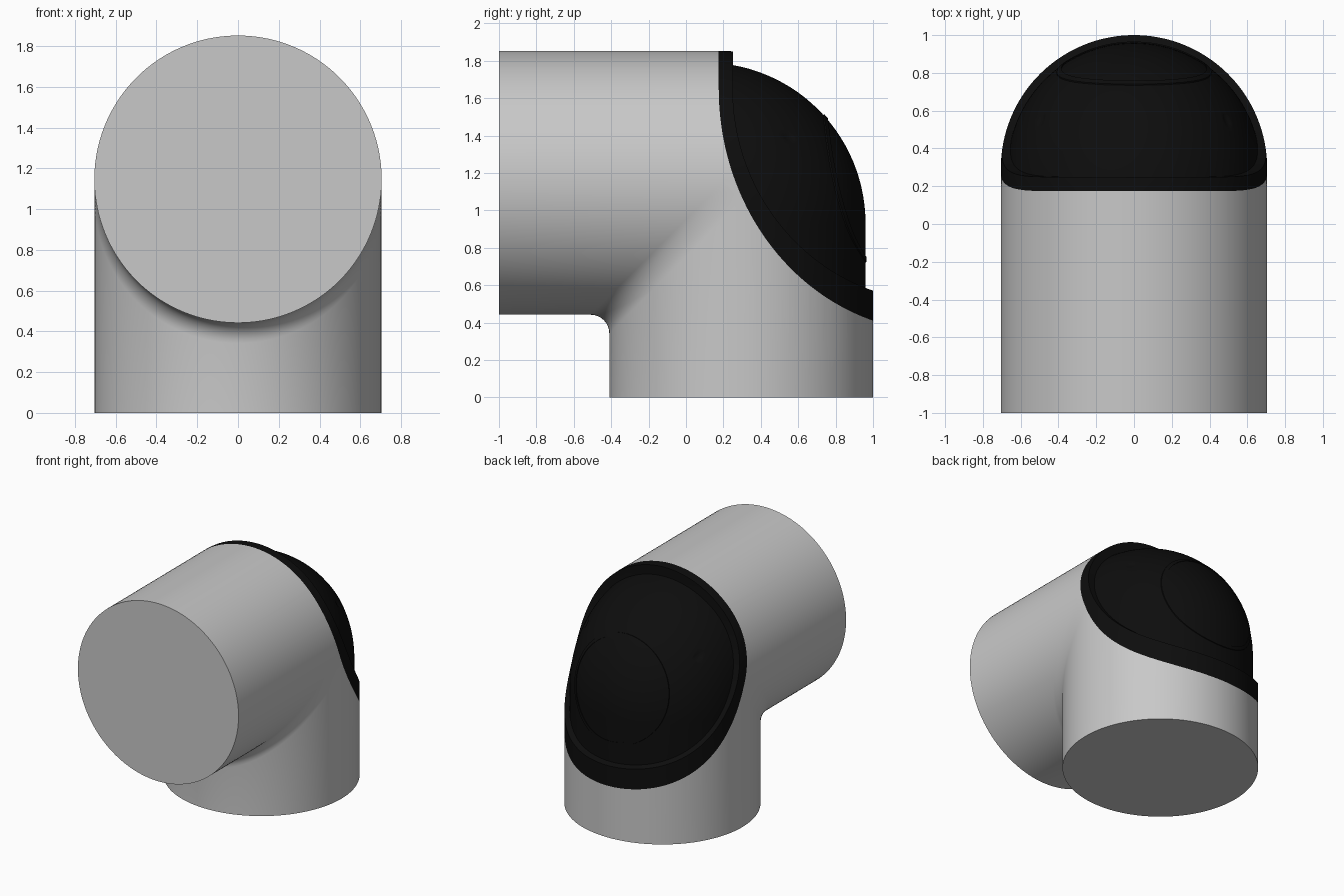
import bpy, bmesh
from math import sin, cos, pi, radians
from mathutils import Matrix, Vector

cube = bpy.data.objects.get("Cube")
if cube:
    bpy.data.objects.remove(cube, do_unlink=True)


def material(name, value):
    m = bpy.data.materials.new(name)
    m.use_nodes = True
    color = (value, value, value, 1)
    m.diffuse_color = color
    m.node_tree.nodes["Principled BSDF"].inputs["Base Color"].default_value = color
    return m


grey = material("light grey", 0.58)
black = material("black", 0.004)


def add_object(name, bm, mat):
    bmesh.ops.recalc_face_normals(bm, faces=bm.faces)
    mesh = bpy.data.meshes.new(name)
    bm.to_mesh(mesh)
    bm.free()
    mesh.materials.append(mat)
    ob = bpy.data.objects.new(name, mesh)
    bpy.context.collection.objects.link(ob)
    return ob


def arc(cy, cz, r, start, end, steps):
    angles = [radians(start + (end - start) * i / steps) for i in range(steps + 1)]
    return [(cy + r * cos(a), cz + r * sin(a)) for a in angles]


# Solid pipe elbow, lofted from side slices of a bent bar
def elbow(name, mat, r, cy, cz, bend, fillet, steps=72):
    bm = bmesh.new()
    rings = []
    for i in range(steps + 1):
        a = radians(-88.5 + 177 * i / steps)
        x, h = r * sin(a), r * cos(a)
        outline = [(-1, cz + h)]
        outline += arc(cy - bend, cz - bend, bend + h, 90, 0, 28)
        outline += [(cy + h, 0), (cy - h, 0)]
        outline += arc(cy - h - fillet, cz - h - fillet, fillet, 0, 90, 8)
        outline += [(-1, cz - h)]
        rings.append([bm.verts.new((x, y, z)) for y, z in outline])
    n = len(rings[0])
    for a, b in zip(rings, rings[1:]):
        for j in range(n):
            k = (j + 1) % n
            bm.faces.new((a[j], a[k], b[k], b[j]))
    bm.faces.new(rings[0])
    bm.faces.new(rings[-1])
    return add_object(name, bm, mat)


# Block whose lower front edge is the curved seam line
def seam_block(name, a, b):
    cy, cz, steps = 1.355, 1.65, 40
    outline = [(cy - a * cos(t), cz - b * sin(t))
               for t in (i * pi / 2 / steps for i in range(steps + 1))]
    outline += [(cy, 2.2), (cy - a, 2.2)]
    bm = bmesh.new()
    face = bm.faces.new([bm.verts.new((-1, y, z)) for y, z in outline])
    moved = bmesh.ops.extrude_face_region(bm, geom=[face])["geom"]
    verts = [g for g in moved if isinstance(g, bmesh.types.BMVert)]
    bmesh.ops.translate(bm, verts=verts, vec=(2, 0, 0))
    return add_object(name, bm, black)


def cylinder(name, r, depth, matrix):
    bm = bmesh.new()
    bmesh.ops.create_cone(bm, cap_ends=True, segments=64, radius1=r, radius2=r,
                          depth=depth, matrix=matrix)
    return add_object(name, bm, black)


def cut(ob, cutter, operation):
    mod = ob.modifiers.new("cut", "BOOLEAN")
    mod.operation, mod.object, mod.solver = operation, cutter, "EXACT"
    bpy.context.view_layer.objects.active = ob
    bpy.ops.object.modifier_apply(modifier=mod.name)


outer_block = seam_block("outer_seam_cutter", 1.18, 1.30)
inner_block = seam_block("inner_seam_cutter", 1.105, 1.14)

# Grey pipe and the black rim that continues its surface
full = dict(r=0.705, cy=0.295, cz=1.147, bend=0.1, fillet=0.1)
pipe = elbow("pipe_elbow", grey, **full)
cut(pipe, outer_block, "DIFFERENCE")
rim = elbow("cover_rim", black, **full)
cut(rim, outer_block, "INTERSECT")
cut(rim, inner_block, "DIFFERENCE")

# Recessed rounded cover
cover = elbow("corner_cover", black, 0.67, 0.29, 1.12, 0.19, 0.1)
cut(cover, inner_block, "INTERSECT")

# Finger dimples on both sides of the cover
bm = bmesh.new()
for side in (-1, 1):
    place = (Matrix.Translation((side * 0.56, 0.61, 1.42))
             @ Matrix.Rotation(radians(-20), 4, "X")
             @ Matrix.Diagonal((0.1, 0.13, 0.09, 1)))
    bmesh.ops.create_uvsphere(bm, u_segments=32, v_segments=16, radius=1, matrix=place)
dimples = add_object("dimple_cutter", bm, black)
cut(cover, dimples, "DIFFERENCE")

# Thin raised ring on the back of the cover
tilt = radians(14)
direction = Vector((0, cos(tilt), sin(tilt)))
place = (Matrix.Translation(Vector((0, 0.1, 0.93)) + direction * 0.8)
         @ direction.to_track_quat("Z", "Y").to_matrix().to_4x4())
ring_outer = cylinder("ring_outer_cutter", 0.41, 0.5, place)
ring_inner = cylinder("ring_inner_cutter", 0.385, 0.7, place)
ring = elbow("cover_ring", black, 0.676, 0.29, 1.12, 0.19, 0.1)
cut(ring, ring_outer, "INTERSECT")
cut(ring, ring_inner, "DIFFERENCE")

for helper in (outer_block, inner_block, dimples, ring_outer, ring_inner):
    bpy.data.objects.remove(helper, do_unlink=True)

# Smooth shading with sharp rims
bpy.ops.object.select_all(action="DESELECT")
for ob in (pipe, rim, cover, ring):
    ob.select_set(True)
bpy.context.view_layer.objects.active = pipe
bpy.ops.object.shade_smooth_by_angle(angle=radians(30))
